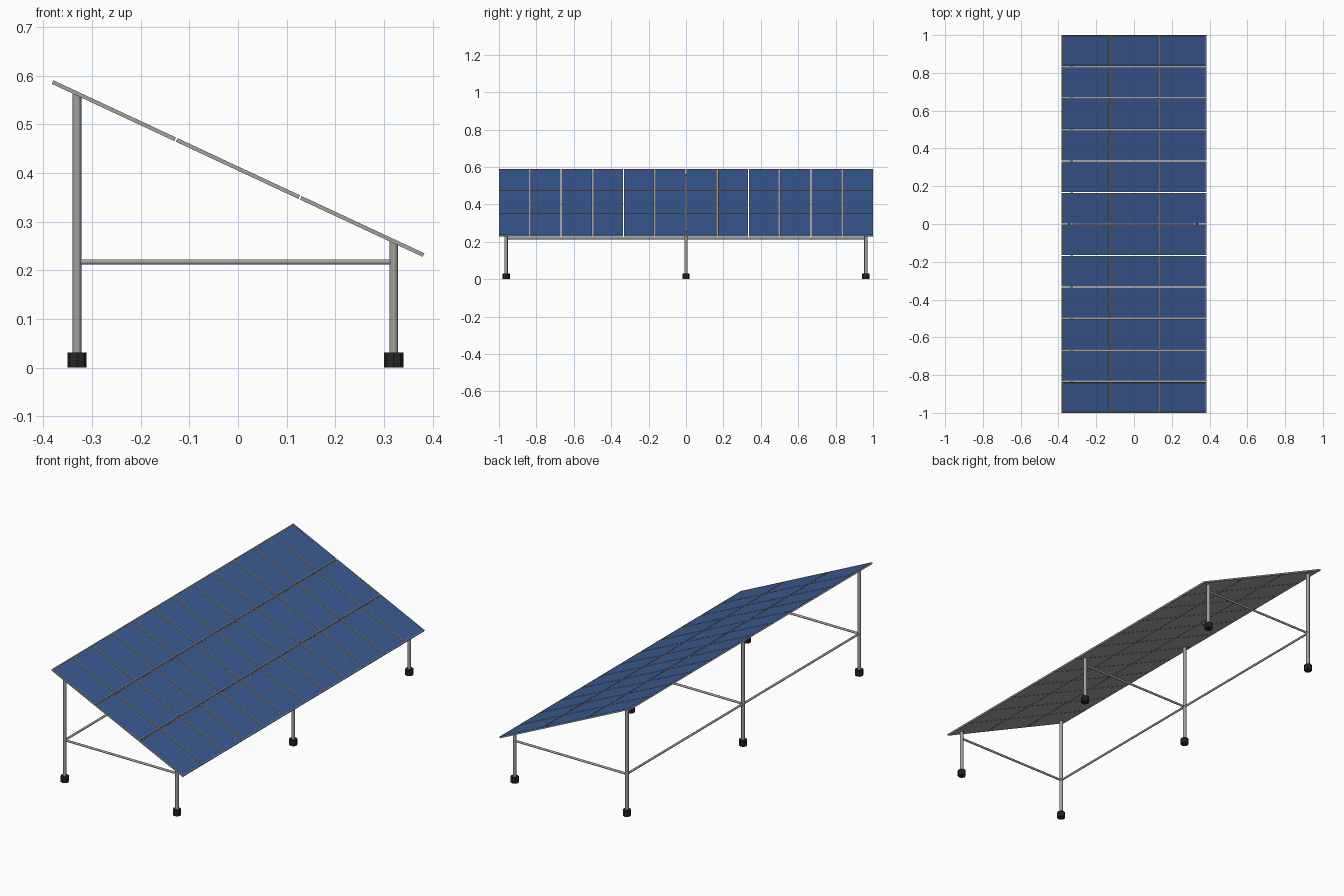
import bpy, bmesh, math
from mathutils import Vector

if "Cube" in bpy.data.objects:
    bpy.data.objects.remove(bpy.data.objects["Cube"])


def material(name, rgb):
    m = bpy.data.materials.new(name)
    m.diffuse_color = (*rgb, 1)
    m.use_nodes = True
    m.node_tree.nodes["Principled BSDF"].inputs["Base Color"].default_value = m.diffuse_color
    return m


BLUE = material("solar_blue", (0.042, 0.105, 0.30))
GREY = material("metal_grey", (0.36, 0.36, 0.355))
BLACK = material("rubber_black", (0.02, 0.021, 0.02))

TILT = math.radians(25)
MID_Z = 0.409                       # height of the panel plane at x = 0
LEG_Y = (-0.962, 0.0, 0.962)
BACK_X, FRONT_X, BAR_Z = -0.331, 0.320, 0.217
FOOT_H = 0.031


def plane_z(x):
    return MID_Z - x * math.tan(TILT)


def tube(name, a, b, r, mat, sides, smooth=False):
    """Cylinder between two points."""
    a, b = Vector(a), Vector(b)
    bpy.ops.mesh.primitive_cylinder_add(vertices=sides, radius=r,
                                        depth=(b - a).length, location=(a + b) / 2)
    ob = bpy.context.object
    ob.name = name
    ob.rotation_euler = (b - a).to_track_quat('Z', 'Y').to_euler()
    ob.data.materials.append(mat)
    if smooth:
        bpy.ops.object.shade_smooth_by_angle(angle=math.radians(40))
    return ob


# Panel array: one framed panel with an inset blue face, repeated 3 x 12
LEN, WID, THICK, GAP = 0.278, 0.1634, 0.008, 0.0036
COLS, ROWS = 3, 12
bm = bmesh.new()
bmesh.ops.create_cube(bm, size=1)
bmesh.ops.scale(bm, vec=(LEN, WID, THICK), verts=bm.verts)
bmesh.ops.translate(bm, verts=bm.verts, vec=(-(LEN + GAP) * (COLS - 1) / 2,
                                             -(WID + GAP) * (ROWS - 1) / 2, 0))
bm.normal_update()
top = [f for f in bm.faces if f.normal.z > 0.9]
bmesh.ops.inset_region(bm, faces=top, thickness=0.005, depth=0)
bmesh.ops.inset_region(bm, faces=top, thickness=0.0003, depth=-0.0008)
top[0].material_index = 1
mesh = bpy.data.meshes.new("solar_panels")
bm.to_mesh(mesh)
bm.free()
mesh.materials.append(GREY)
mesh.materials.append(BLUE)
panels = bpy.data.objects.new("solar_panels", mesh)
bpy.context.collection.objects.link(panels)
panels.location.z = MID_Z
panels.rotation_euler.y = TILT
for name, count, off in (("columns", COLS, (LEN + GAP, 0, 0)),
                         ("rows", ROWS, (0, WID + GAP, 0))):
    arr = panels.modifiers.new(name, 'ARRAY')
    arr.count = count
    arr.use_relative_offset = False
    arr.use_constant_offset = True
    arr.constant_offset_displace = off

# Legs, feet and the sloping-direction cross bars
for i, y in enumerate(LEG_Y, 1):
    for side, x in (("back", BACK_X), ("front", FRONT_X)):
        tube(f"{side}_leg_{i}", (x, y, 0.01), (x, y, plane_z(x) - 0.001),
             0.009, GREY, 12, True)
        tube(f"{side}_foot_{i}", (x, y, 0), (x, y, FOOT_H), 0.02, BLACK, 8)
    tube(f"cross_bar_{i}", (BACK_X, y, BAR_Z), (FRONT_X, y, BAR_Z), 0.0055, GREY, 12, True)

# Long rail joining the back legs
tube("back_rail", (BACK_X, LEG_Y[0], BAR_Z), (BACK_X, LEG_Y[2], BAR_Z), 0.0055, GREY, 12, True)
